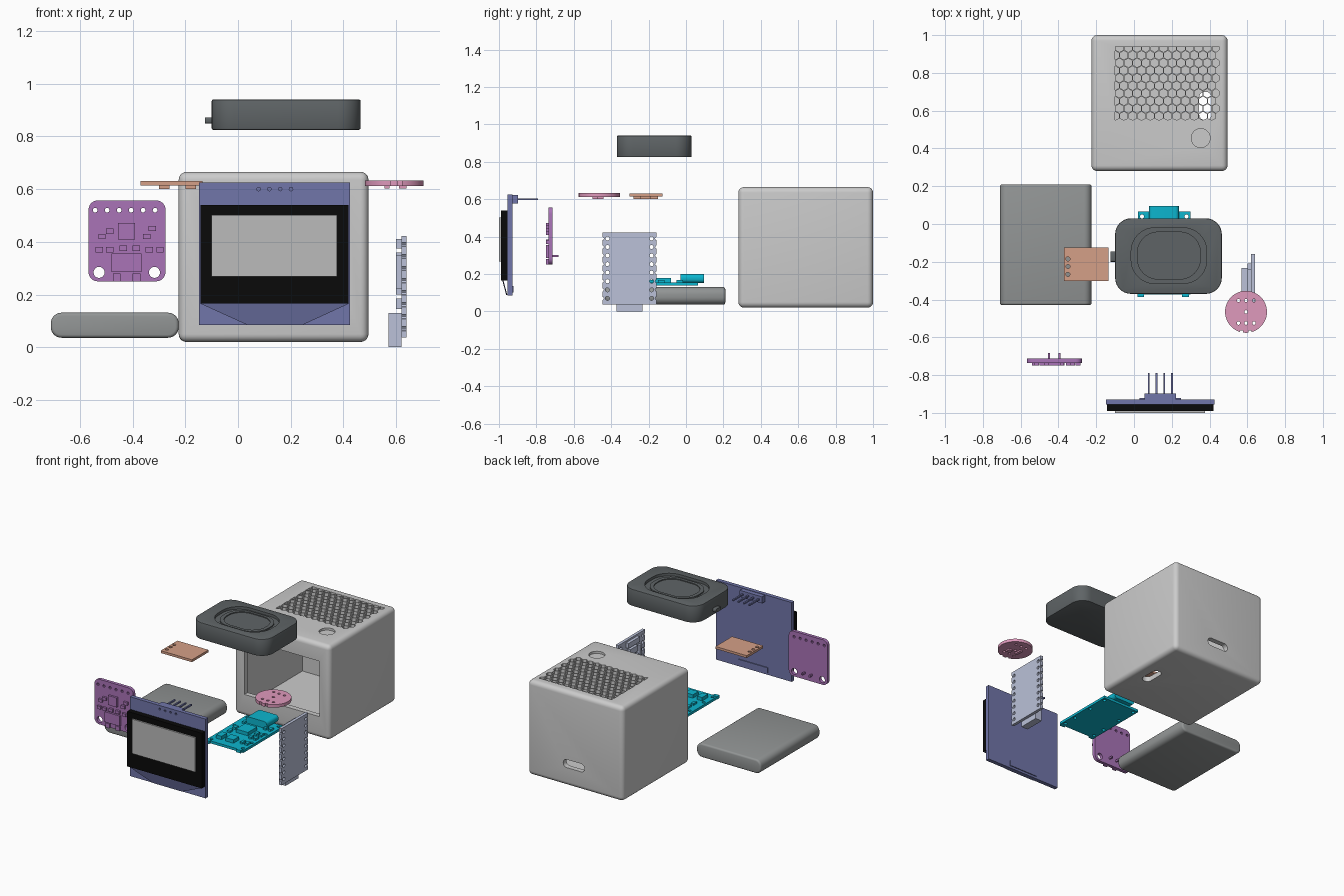
import bpy, bmesh
from math import sin, cos, pi, sqrt

if "Cube" in bpy.data.objects:
    bpy.data.objects.remove(bpy.data.objects["Cube"])


def paint(name, r, g, b):
    m = bpy.data.materials.new(name)
    m.diffuse_color = [(c / 255) ** 2.2 for c in (r, g, b)] + [1]
    m.use_nodes = True
    m.node_tree.nodes["Principled BSDF"].inputs["Base Color"].default_value = m.diffuse_color
    return m


def rect(x0, x1, y0, y1):
    return [(x0, y0), (x1, y0), (x1, y1), (x0, y1)]


def rrect(x0, x1, y0, y1, r, n=6):
    pts = []
    corners = [(x1 - r, y1 - r), (x0 + r, y1 - r), (x0 + r, y0 + r), (x1 - r, y0 + r)]
    for q, (cx, cy) in enumerate(corners):
        for i in range(n + 1):
            a = (q + i / n) * pi / 2
            pts.append((cx + r * cos(a), cy + r * sin(a)))
    return pts


def circle(cx, cy, r, n=20):
    return [(cx + r * cos(2 * pi * i / n), cy + r * sin(2 * pi * i / n)) for i in range(n)]


def prism(name, axis, lo, hi, outlines, mat=None):
    """Extrude flat outlines along an axis from lo to hi."""
    place = {'x': lambda u, v, w: (w, u, v), 'y': lambda u, v, w: (u, w, v),
             'z': lambda u, v, w: (u, v, w)}[axis]
    bm = bmesh.new()
    for o in outlines:
        a = [bm.verts.new(place(u, v, lo)) for u, v in o]
        b = [bm.verts.new(place(u, v, hi)) for u, v in o]
        bm.faces.new(a)
        bm.faces.new(b)
        for i in range(len(o)):
            j = (i + 1) % len(o)
            bm.faces.new((a[i], a[j], b[j], b[i]))
    bmesh.ops.recalc_face_normals(bm, faces=bm.faces)
    me = bpy.data.meshes.new(name)
    bm.to_mesh(me)
    bm.free()
    ob = bpy.data.objects.new(name, me)
    bpy.context.collection.objects.link(ob)
    if mat:
        me.materials.append(mat)
    return ob


def activate(ob):
    bpy.ops.object.select_all(action='DESELECT')
    ob.select_set(True)
    bpy.context.view_layer.objects.active = ob


def bevel(ob, width, seg=3):
    activate(ob)
    m = ob.modifiers.new("bevel", 'BEVEL')
    m.width, m.segments, m.limit_method = width, seg, 'ANGLE'
    bpy.ops.object.modifier_apply(modifier=m.name)


def cut(ob, axis, lo, hi, outlines):
    c = prism("cutter", axis, lo, hi, outlines)
    c.hide_render = True
    activate(ob)
    m = ob.modifiers.new("cut", 'BOOLEAN')
    m.operation, m.solver, m.object = 'DIFFERENCE', 'EXACT', c
    bpy.ops.object.modifier_apply(modifier=m.name)
    bpy.data.objects.remove(c)


DARK = paint("charcoal", 95, 100, 102)
BATT = paint("mid_grey", 145, 148, 148)
BLUE = paint("slate_blue", 112, 117, 168)
BLACK = paint("black", 18, 18, 18)
GLASS = paint("light_grey", 185, 185, 185)
PURPLE = paint("purple", 168, 115, 182)
ORANGE = paint("salmon", 212, 158, 134)
PINK = paint("pink", 222, 152, 187)
PALE = paint("pale_blue", 185, 192, 215)
CYAN = paint("cyan", 20, 180, 205)

# Case: rounded hollow shell with screen window and port slots
case = prism("case", 'z', 0.02, 0.665, [rect(-0.225, 0.495, 0.28, 1.0)])
bevel(case, 0.03, 5)
cut(case, 'z', 0.055, 0.63, [rect(-0.19, 0.46, 0.315, 0.965)])
cut(case, 'y', 0.2, 0.33, [rect(-0.147, 0.42, 0.168, 0.545)])
cut(case, 'y', 0.9, 1.1, [rrect(0.065, 0.225, 0.145, 0.2, 0.026)])
cut(case, 'z', 0, 0.1, [rrect(0.345, 0.41, 0.55, 0.7, 0.03)])
# Round touch recess
cut(case, 'z', 0.65, 0.7, [circle(0.353, 0.455, 0.05, 32)])
# Honeycomb speaker grille, clamped to a rectangle
cells = []
pitch = 0.0465
for row in range(10):
    for col in range(13):
        cx = -0.1 + pitch * (col + 0.5 * (row % 2))
        cy = 0.571 + row * pitch * sqrt(3) / 2
        if cx > 0.455:
            continue
        hexa = []
        for k in range(6):
            a = pi / 6 + k * pi / 3
            p = (round(min(max(cx + 0.0235 * cos(a), -0.1), 0.45), 5),
                 round(min(max(cy + 0.0235 * sin(a), 0.55), 0.94), 5))
            if p not in hexa:
                hexa.append(p)
        cells.append(hexa)
cut(case, 'z', 0.6, 0.7, cells)

# Battery
battery = prism("battery", 'y', -0.43, 0.21, [rrect(-0.71, -0.225, 0.036, 0.131, 0.04)], BATT)
bevel(battery, 0.012, 3)

# Speaker with stepped oval diaphragm and a cable stub
speaker = prism("speaker", 'z', 0.825, 0.94, [rrect(-0.1, 0.465, -0.37, 0.03, 0.085, 8)], DARK)
bevel(speaker, 0.006, 2)
cut(speaker, 'z', 0.922, 1, [rrect(-0.015, 0.385, -0.315, -0.02, 0.125, 10)])
prism("speaker_surround", 'z', 0.915, 0.93, [rrect(0.015, 0.355, -0.295, -0.04, 0.115, 10)], DARK)
cone = bpy.data.objects["speaker_surround"]
cut(cone, 'z', 0.924, 1, [rrect(0.04, 0.33, -0.275, -0.058, 0.1, 10)])
prism("speaker_cable_stub", 'x', -0.125, -0.09, [rrect(-0.2, -0.145, 0.848, 0.872, 0.008, 3)], DARK)

# Display module
board = prism("display_board", 'y', -0.955, -0.928, [rect(-0.147, 0.425, 0.085, 0.625)], BLUE)
pins = [0.078 + 0.041 * i for i in range(4)]
cut(board, 'y', -1, -0.94, [circle(x, 0.6, 0.007, 8) for x in pins])
prism("display_panel", 'y', -0.99, -0.955, [rect(-0.142, 0.42, 0.165, 0.54)], BLACK)
prism("display_glass", 'y', -1.0, -0.99, [rect(-0.1, 0.375, 0.268, 0.502)], GLASS)
prism("display_header", 'y', -0.928, -0.897, [rect(0.055, 0.223, 0.577, 0.622)], BLUE)
prism("display_pins", 'y', -0.897, -0.79, [rect(x - 0.005, x + 0.005, 0.595, 0.605) for x in pins], BLUE)
prism("ribbon_pad", 'y', -0.928, -0.922, [rect(0.03, 0.25, 0.1, 0.135)], BLUE)
# Ribbon sloping from the panel to the board's lower edge
ribbon = prism("display_ribbon", 'y', -0.982, -0.976,
               [[(-0.142, 0.165), (0.42, 0.165), (0.25, 0.087), (0.03, 0.087)]], BLUE)
for v in ribbon.data.vertices:
    if v.co.z < 0.1:
        v.co.y += 0.021

# Small amplifier board
amp = prism("amplifier_board", 'y', -0.735, -0.713, [rrect(-0.567, -0.275, 0.25, 0.557, 0.035)], PURPLE)
cut(amp, 'y', -0.8, -0.7, [circle(x, 0.52, 0.009, 10) for x in [-0.542 + 0.0455 * i for i in range(6)]]
    + [circle(x, 0.284, 0.021) for x in (-0.527, -0.317)])
prism("amplifier_chips", 'y', -0.749, -0.735,
      [rect(-0.455, -0.39, 0.408, 0.472), rect(-0.48, -0.367, 0.285, 0.355),
       rect(-0.475, -0.445, 0.25, 0.28), rect(-0.4, -0.37, 0.25, 0.28)]
      + [rect(x, x + 0.028, z, z + 0.02) for x, z in
         [(-0.54, 0.36), (-0.5, 0.36), (-0.35, 0.36), (-0.31, 0.36), (-0.53, 0.41),
          (-0.5, 0.43), (-0.36, 0.41), (-0.34, 0.44), (-0.45, 0.365), (-0.4, 0.365)]], PURPLE)
prism("amplifier_pegs", 'y', -0.713, -0.683, [rect(x, x + 0.01, 0.29, 0.302) for x in (-0.455, -0.4)], PURPLE)

# Small power board
power = prism("power_board", 'z', 0.614, 0.63, [rect(-0.37, -0.135, -0.303, -0.125)], ORANGE)
cut(power, 'z', 0.6, 0.7, [circle(-0.35, y, 0.011, 12) for y in (-0.185, -0.225, -0.267)])
prism("power_chips", 'z', 0.601, 0.614,
      [rect(-0.3, -0.26, -0.24, -0.18), rect(-0.2, -0.16, -0.28, -0.24),
       rect(-0.2, -0.16, -0.19, -0.15)], ORANGE)

# Round touch sensor
touch = prism("touch_sensor", 'z', 0.612, 0.633, [circle(0.593, -0.465, 0.111, 48)], PINK)
cut(touch, 'z', 0.6, 0.7,
    [circle(0.593 + dx, -0.465 + dy, 0.009, 12) for dx in (-0.04, 0, 0.042) for dy in (-0.06, 0.06)]
    + [circle(0.593, -0.465, 0.009, 12), rect(0.56, 0.578, -0.6, -0.565), rect(0.605, 0.623, -0.6, -0.565)])
prism("touch_chips", 'z', 0.602, 0.612,
      [rect(0.555, 0.575, -0.49, -0.44), rect(0.61, 0.64, -0.5, -0.47)], PINK)

# Controller board, standing, with edge notches and pin holes
ctrl = prism("controller_board", 'x', 0.62, 0.64, [rect(-0.446, -0.158, 0.037, 0.422)], PALE)
rows = [0.07 + 0.0457 * i for i in range(8)]
cut(ctrl, 'x', 0.6, 0.7, [circle(y, z, 0.011, 12) for z in rows for y in (-0.42, -0.184)]
    + [circle(y, z, 0.009, 8) for z in rows for y in (-0.448, -0.156)])
prism("controller_port", 'x', 0.57, 0.62, [rect(-0.372, -0.232, 0.0, 0.13)], PALE)
prism("controller_chips", 'x', 0.6, 0.62,
      [rect(-0.35, -0.25, 0.2, 0.3), rect(-0.39, -0.35, 0.145, 0.185), rect(-0.25, -0.21, 0.145, 0.185),
       rect(-0.38, -0.36, 0.22, 0.35), rect(-0.34, -0.26, 0.32, 0.36), rect(-0.36, -0.24, 0.375, 0.41)], PALE)

# Charger board with rounded port
charger = prism("charger_board", 'z', 0.138, 0.155, [rect(0.02, 0.3, -0.372, 0.065)], CYAN)
cut(charger, 'z', 0.1, 0.2, [circle(x, y, 0.011, 12) for x in (0.042, 0.278)
                             for y in (-0.345, -0.25, -0.1, 0.04)])
prism("charger_tabs", 'z', 0.138, 0.158, [rect(x, x + 0.035, -0.386, -0.36) for x in (0.018, 0.255)], CYAN)
prism("charger_port", 'y', -0.03, 0.095, [rrect(0.08, 0.238, 0.153, 0.2, 0.02)], CYAN)
prism("charger_chips", 'z', 0.155, 0.178,
      [rect(0.11, 0.2, -0.18, -0.08), rect(0.06, 0.1, -0.32, -0.26), rect(0.13, 0.19, -0.32, -0.26)], CYAN)
prism("charger_small_parts", 'z', 0.155, 0.168,
      [rect(x, x + 0.02, y, y + 0.035) for x in (0.065, 0.225, 0.26) for y in (-0.3, -0.21, -0.15, -0.05)
       if (x, y) != (0.065, -0.3)], CYAN)

# Smooth shading on curved parts only
for ob in list(bpy.context.collection.objects):
    activate(ob)
    bpy.ops.object.shade_smooth_by_angle(angle=0.6)
